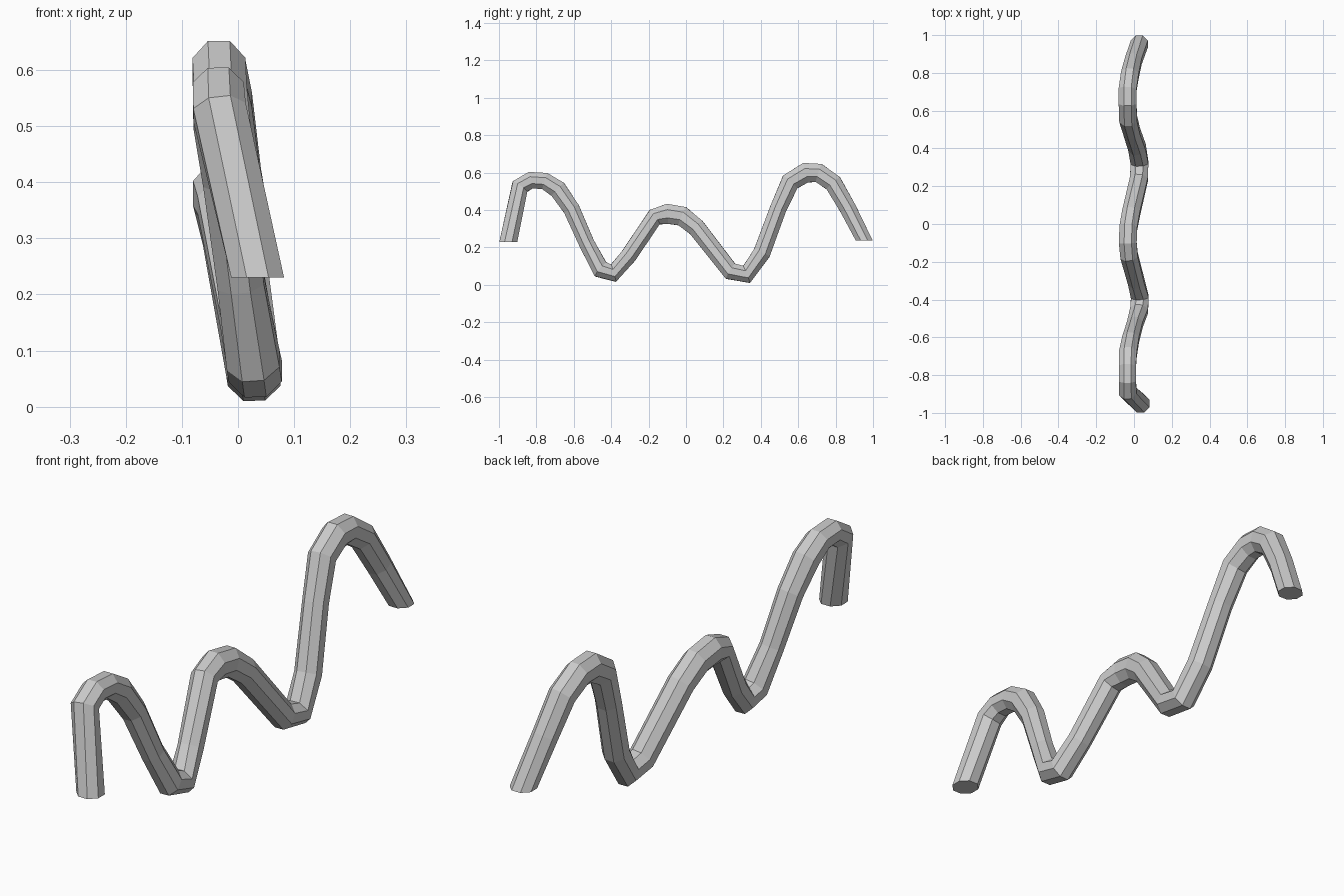
import bpy, bmesh
from math import cos, sin, pi
from mathutils import Vector

if "Cube" in bpy.data.objects:
    bpy.data.objects.remove(bpy.data.objects["Cube"])

# Centre line of the wavy tube: x, y, z, radius
PATH = [
    (.035, -.950, .230, .052), (-.033, -.888, .525, .051),
    (-.035, -.830, .560, .049), (-.035, -.755, .555, .049),
    (-.032, -.685, .510, .052), (-.018, -.612, .405, .048),
    (.005, -.530, .220, .045), (.027, -.457, .083, .052),
    (.031, -.388, .063, .052), (.012, -.307, .155, .047),
    (-.026, -.168, .362, .050), (-.033, -.100, .380, .058),
    (-.030, -.020, .367, .057), (-.016, .055, .307, .052),
    (.026, .238, .073, .051), (.029, .324, .056, .053),
    (.016, .405, .170, .050), (-.013, .492, .405, .048),
    (-.031, .557, .550, .055), (-.034, .640, .600, .058),
    (-.034, .710, .598, .055), (-.022, .788, .543, .052),
    (-.003, .865, .410, .048), (.028, .953, .237, .049),
]
SIDES = 8

points = [Vector(p[:3]) for p in PATH]
last = len(points) - 1
bm = bmesh.new()
rings = []
for i, p in enumerate(points):
    # End rings are cut level, the others are mitred between segments
    if i == 0:
        t = Vector((0, 0, 1))
    elif i == last:
        t = Vector((0, 0, -1))
    else:
        t = ((p - points[i - 1]).normalized()
             + (points[i + 1] - p).normalized()).normalized()
    side = Vector((1, 0, 0))
    side = (side - t * side.dot(t)).normalized()
    up = side.cross(t)
    r = PATH[i][3]
    ring = []
    for k in range(SIDES):
        a = 2 * pi * (k + .5) / SIDES
        ring.append(bm.verts.new(p + side * (min(r, .051) * cos(a)) + up * (r * sin(a))))
    rings.append(ring)

# Tube walls and end caps
for a, b in zip(rings, rings[1:]):
    for k in range(SIDES):
        n = (k + 1) % SIDES
        bm.faces.new((a[k], a[n], b[n], b[k]))
bm.faces.new(rings[0])
bm.faces.new(rings[-1])
bmesh.ops.recalc_face_normals(bm, faces=bm.faces)

mesh = bpy.data.meshes.new("wavy_tube")
bm.to_mesh(mesh)
bm.free()
tube = bpy.data.objects.new("wavy_tube", mesh)
bpy.context.collection.objects.link(tube)
